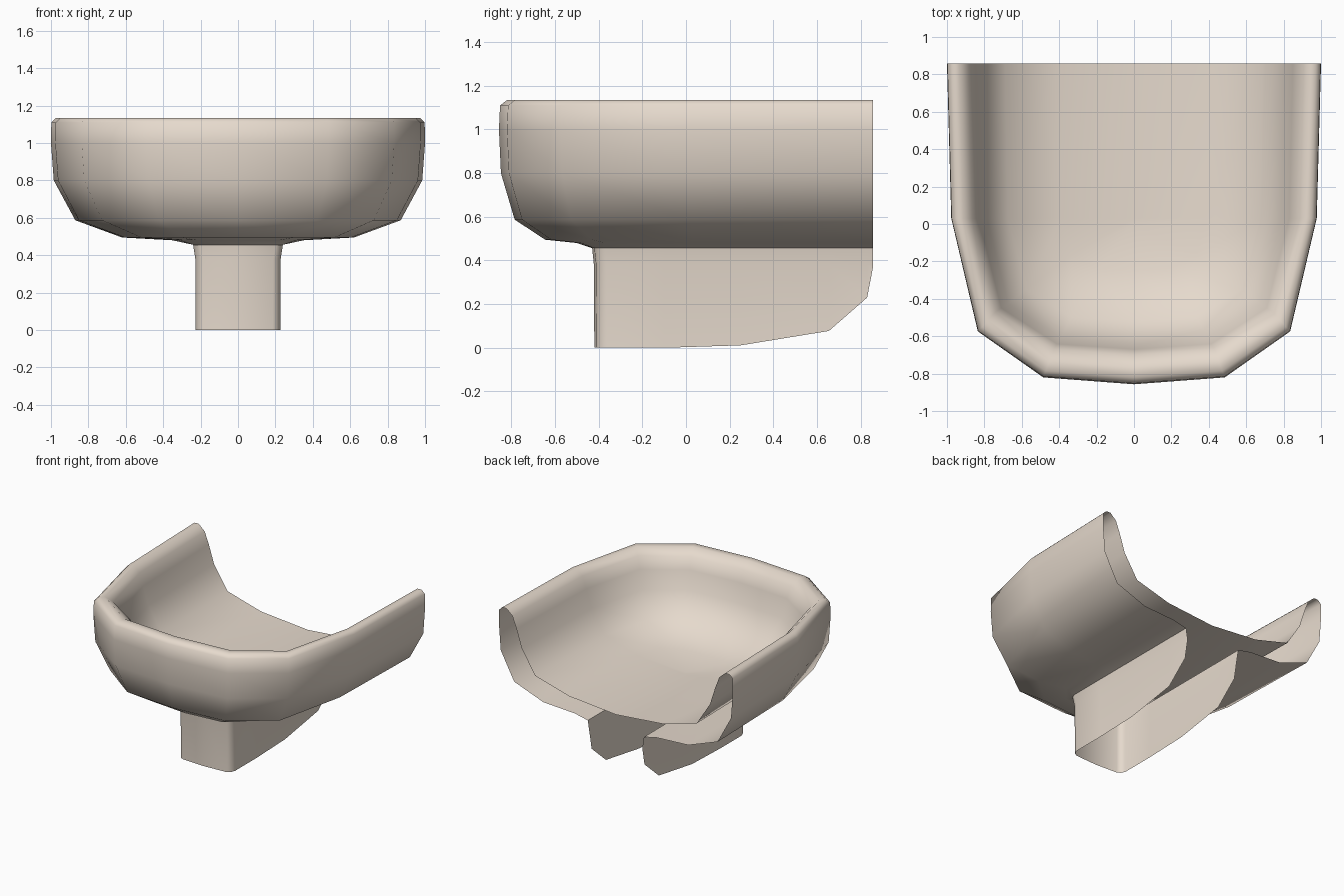
import bpy, bmesh

if "Cube" in bpy.data.objects:
    bpy.data.objects.remove(bpy.data.objects["Cube"])

BACK = 0.857

mat = bpy.data.materials.new("warm beige ceramic")
mat.diffuse_color = (0.79, 0.70, 0.61, 1.0)
mat.use_nodes = True
mat.node_tree.nodes["Principled BSDF"].inputs["Base Color"].default_value = mat.diffuse_color


def mirrored(half):
    """Complete a half outline (right back -> front centre) with its left side."""
    return half + [(-x, y, z) for x, y, z in reversed(half[:-1])]


def loft(name, rows):
    """Open sheet through equal length rows of points."""
    bm = bmesh.new()
    grid = [[bm.verts.new(p) for p in row] for row in rows]
    for a, b in zip(grid, grid[1:]):
        for j in range(len(a) - 1):
            bm.faces.new((a[j], b[j], b[j + 1], a[j + 1]))
    bmesh.ops.remove_doubles(bm, verts=bm.verts, dist=0.0005)
    for f in bm.faces:
        f.smooth = True
    me = bpy.data.meshes.new(name)
    bm.to_mesh(me)
    bm.free()
    me.materials.append(mat)
    ob = bpy.data.objects.new(name, me)
    bpy.context.collection.objects.link(ob)
    return ob


def bowl_row(w, f, z, square=0.0):
    """U outline of half width w and front depth f, blended to a square one."""
    u = [(w, BACK), (w * 0.977, 0.03), (w * 0.835, -f * 0.67),
         (w * 0.485, -f * 0.957), (0, -f)]
    s = [(w, BACK), (w, 0.03), (w, -f + 0.06), (w - 0.04, -f + 0.01), (0, -f)]
    return mirrored([(a[0] + (b[0] - a[0]) * square,
                      a[1] + (b[1] - a[1]) * square, z) for a, b in zip(u, s)])


# Bowl: outer wall from the pedestal up, over the rim, down to the floor
bowl_profile = [
    (0.24, 0.43, 0.456, 1.0), (0.35, 0.50, 0.48, 0.35), (0.62, 0.645, 0.495),
    (0.87, 0.785, 0.587), (0.985, 0.848, 0.80), (1.0, 0.857, 1.0),
    (0.998, 0.852, 1.11), (0.972, 0.82, 1.135), (0.935, 0.765, 1.135),
    (0.885, 0.70, 1.09), (0.85, 0.67, 1.0), (0.805, 0.635, 0.86),
    (0.69, 0.52, 0.68), (0.40, 0.25, 0.60), (0.0, 0.0, 0.565)]
loft("bowl", [bowl_row(*p) for p in bowl_profile])

# Pedestal: open shell whose lower edge curves up towards the back
lower_edge = [(BACK, 0.37), (0.83, 0.23), (0.655, 0.077), (0.25, 0.011),
              (0.03, 0.004), (-0.1, 0.0)]


def pedestal_row(w, f, z=None):
    half = [(w, y, low if z is None else z) for y, low in lower_edge]
    zz = 0.0 if z is None else z
    half += [(w, -f + 0.06, zz), (w - 0.015, -f + 0.025, zz),
             (w - 0.04, -f + 0.01, zz), (0, -f, zz)]
    return mirrored(half)


loft("pedestal", [pedestal_row(0.226, 0.42), pedestal_row(0.228, 0.422, 0.38),
                  pedestal_row(0.24, 0.43, 0.456)])
